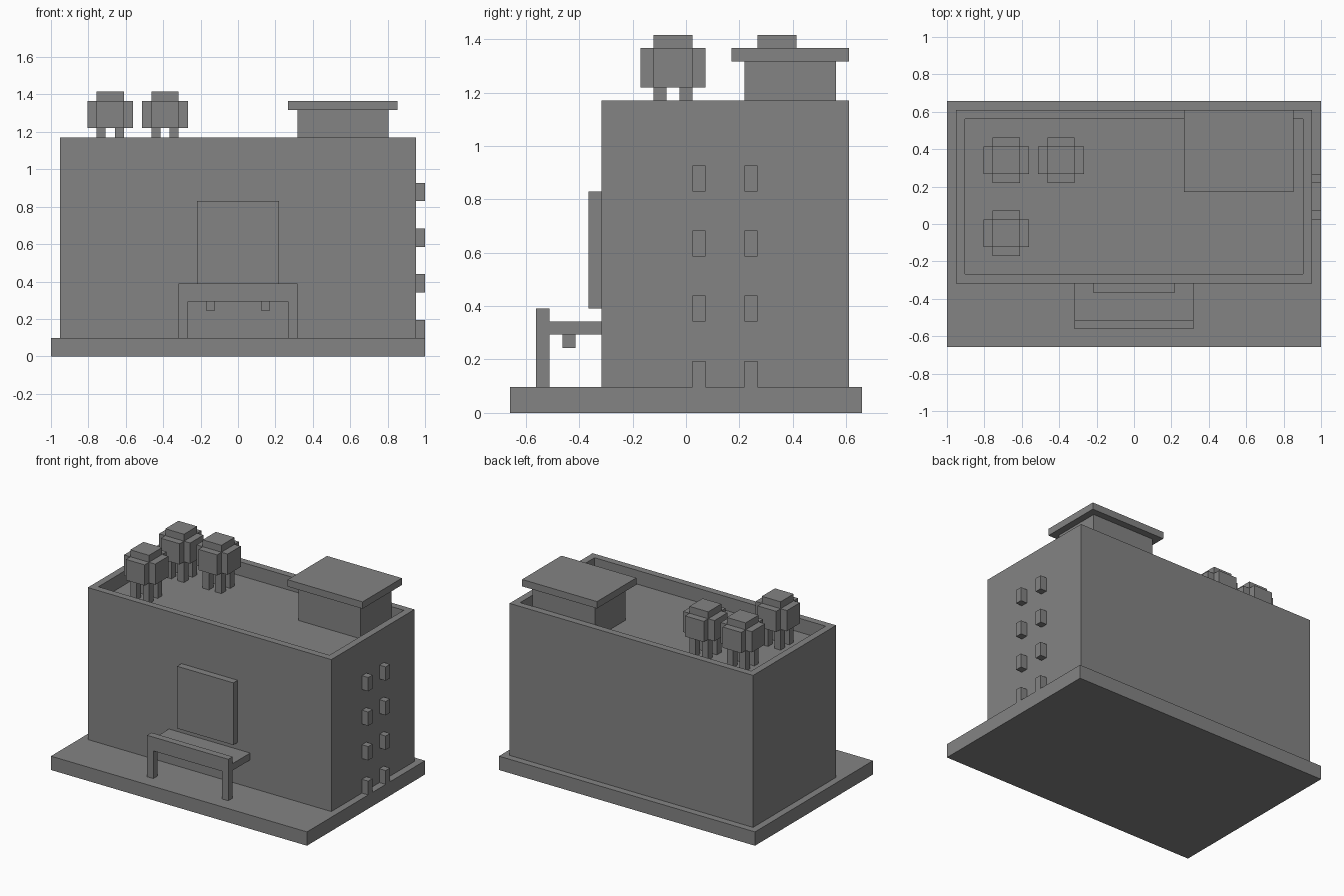
import bpy
import bmesh
from mathutils import Vector

cube = bpy.data.objects.get("Cube")
if cube:
    bpy.data.objects.remove(cube)

# The design sits on a block grid: 41 blocks wide, 27 deep
U = 2 / 41
ORIGIN = Vector((-20.5, -13.5, 0))

grey = bpy.data.materials.new("plain_grey")
grey.use_nodes = True
colour = (0.23, 0.23, 0.23, 1)
grey.diffuse_color = colour
grey.node_tree.nodes["Principled BSDF"].inputs["Base Color"].default_value = colour


def finish(name, bm):
    """Move grid coordinates into place and make an object."""
    for v in bm.verts:
        v.co = (v.co + ORIGIN) * U
    bmesh.ops.recalc_face_normals(bm, faces=bm.faces[:])
    mesh = bpy.data.meshes.new(name)
    bm.to_mesh(mesh)
    bm.free()
    mesh.materials.append(grey)
    obj = bpy.data.objects.new(name, mesh)
    bpy.context.collection.objects.link(obj)
    return obj


def add_box(bm, low, high):
    low, high = Vector(low), Vector(high)
    verts = bmesh.ops.create_cube(bm, size=1)["verts"]
    for v in verts:
        v.co = (low + high) / 2 + v.co * (high - low)


def box(name, low, high):
    bm = bmesh.new()
    add_box(bm, low, high)
    return finish(name, bm)


def prism(name, points, depth):
    """Extrude a closed outline along the depth vector."""
    bm = bmesh.new()
    face = bm.faces.new([bm.verts.new(p) for p in points])
    new = bmesh.ops.extrude_face_region(bm, geom=[face])["geom"]
    verts = [g for g in new if isinstance(g, bmesh.types.BMVert)]
    bmesh.ops.translate(bm, vec=depth, verts=verts)
    # The starting face stays as the closing cap
    if not face.is_valid or len(bm.faces) == len(points) + 1:
        bmesh.ops.holes_fill(bm, edges=bm.edges[:], sides=0)
    return finish(name, bm)


# Ground slab
box("base_slab", (0, 0, 0), (41, 27, 2))

# Main block with a sunken roof behind a parapet
bm = bmesh.new()
add_box(bm, (1, 7, 2), (40, 26, 24))
bm.normal_update()
roof = max(bm.faces, key=lambda f: f.calc_center_median().z)
bmesh.ops.inset_region(bm, faces=[roof], thickness=1, use_even_offset=True)
inner = bmesh.ops.extrude_face_region(bm, geom=[roof])["geom"]
bmesh.ops.translate(bm, vec=(0, 0, -2),
                    verts=[g for g in inner if isinstance(g, bmesh.types.BMVert)])
if roof.is_valid:
    bmesh.ops.delete(bm, geom=[roof], context="FACES_ONLY")
finish("building_walls", bm)

# Roof hut
box("hut_walls", (27, 18, 22), (37, 25, 27))
box("hut_roof", (26, 17, 27), (38, 26, 28))

# Front panel above the entrance
box("front_panel", (16, 6, 8), (25, 7, 17))

# Entrance: portal frame, canopy and two hanging lamps
outline = [(14, 2), (15, 2), (15, 6), (26, 6), (26, 2), (27, 2), (27, 8), (14, 8)]
prism("entrance_frame", [(x, 2, z) for x, z in outline], (0, 1, 0))
box("entrance_canopy", (14, 3, 6), (27, 7, 7))
for side, x in (("right", 17), ("left", 23)):
    box(f"canopy_lamp_{side}", (x, 4, 5), (x + 1, 5, 6))

# Side wall: two columns of projecting window blocks
for row in range(4):
    z = 2 + row * 5
    for side, y in (("front", 14), ("back", 18)):
        box(f"side_window_{side}_{row + 1}", (40, y, z), (41, y + 1, z + 2))

# Roof tanks: cross-shaped body, cap and four legs
cross = [(1, 0), (4, 0), (4, 1), (5, 1), (5, 4), (4, 4),
         (4, 5), (1, 5), (1, 4), (0, 4), (0, 1), (1, 1)]
for i, (x, y) in enumerate(((4, 10), (4, 18), (10, 18)), 1):
    prism(f"tank_body_{i}", [(x + a, y + b, 25) for a, b in cross], (0, 0, 3))
    box(f"tank_cap_{i}", (x + 1, y + 1, 28), (x + 4, y + 4, 29))
    bm = bmesh.new()
    for a in (1, 3):
        for b in (1, 3):
            add_box(bm, (x + a, y + b, 22), (x + a + 1, y + b + 1, 25))
    finish(f"tank_legs_{i}", bm)
